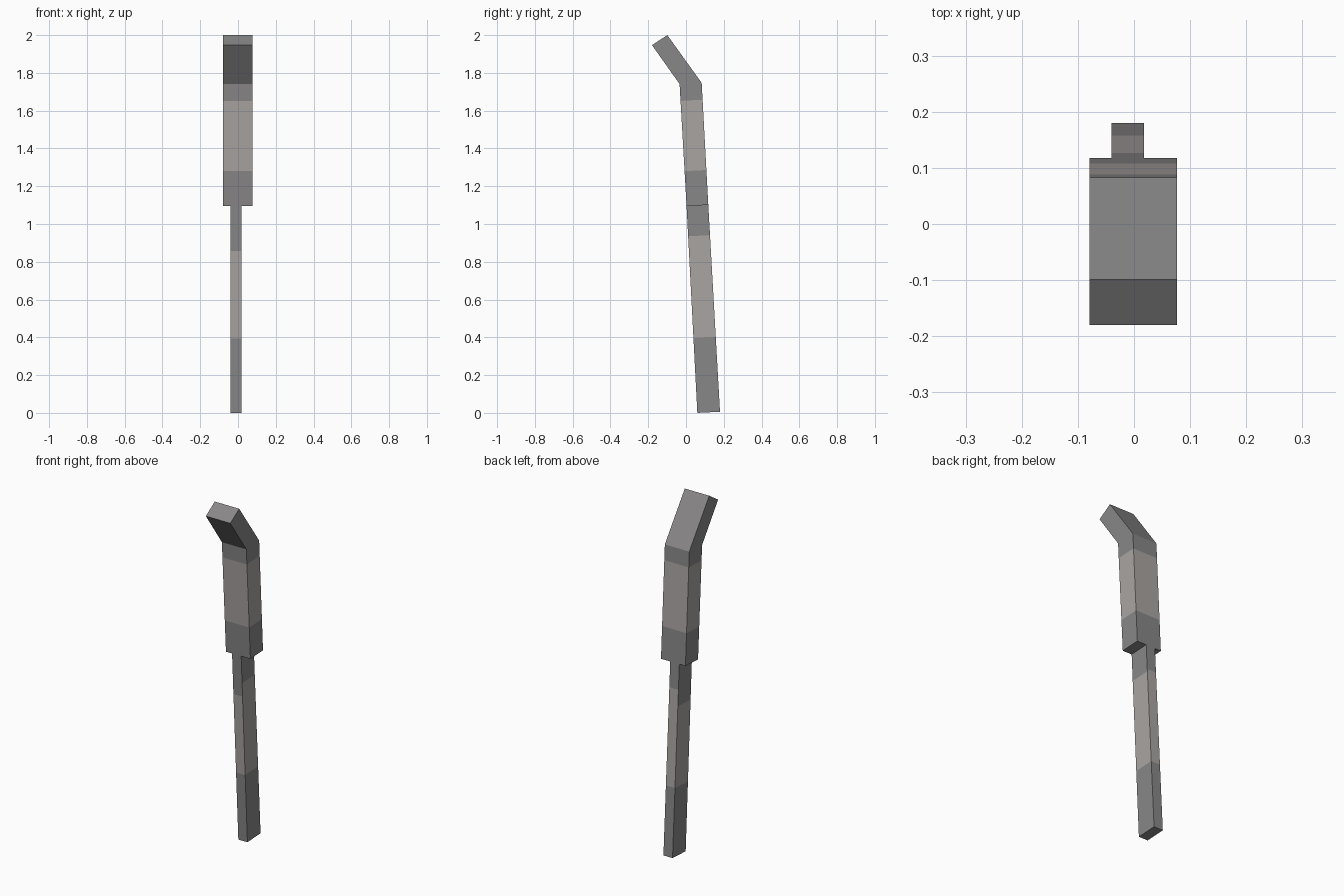
import bpy, bmesh
from mathutils import Vector

if "Cube" in bpy.data.objects:
    bpy.data.objects.remove(bpy.data.objects["Cube"])

AXIS = Vector((0, -0.052, 1)).normalized()   # direction of the leaning shaft


def material(name, rgb):
    m = bpy.data.materials.new(name)
    m.diffuse_color = (*rgb, 1)
    m.use_nodes = True
    m.node_tree.nodes["Principled BSDF"].inputs["Base Color"].default_value = m.diffuse_color
    return m


DARK = material("dark_grey", (0.25, 0.243, 0.243))
LIGHT = material("light_warm_grey", (0.40, 0.375, 0.365))


def front_y(z):
    """y of the shaft's front edge at height z."""
    return 0.06 - 0.052 * z


def level(p):
    """Distance of a point along the leaning axis."""
    return AXIS.dot(Vector(p))


def prism(name, profile, x0, x1, cuts, is_light):
    """Extrude a y-z profile along x, cut it across the axis, colour by rule."""
    bm = bmesh.new()
    face = bm.faces.new([bm.verts.new((x0, y, z)) for y, z in profile])
    ext = bmesh.ops.extrude_face_region(bm, geom=[face])["geom"]
    bmesh.ops.translate(bm, vec=(x1 - x0, 0, 0),
                        verts=[v for v in ext if isinstance(v, bmesh.types.BMVert)])
    for z in cuts:
        bmesh.ops.bisect_plane(bm, geom=bm.verts[:] + bm.edges[:] + bm.faces[:],
                               plane_co=(0, front_y(z), z), plane_no=AXIS)
    bmesh.ops.recalc_face_normals(bm, faces=bm.faces)
    for f in bm.faces:
        f.material_index = int(is_light(f))
    me = bpy.data.meshes.new(name)
    bm.to_mesh(me)
    bm.free()
    me.materials.append(DARK)
    me.materials.append(LIGHT)
    ob = bpy.data.objects.new(name, me)
    bpy.context.collection.objects.link(ob)
    return ob


def within(f, lo, hi):
    a, b = level((0, front_y(lo), lo)), level((0, front_y(hi), hi))
    return a < level(f.calc_center_median()) < b and abs(f.normal.dot(AXIS)) < 0.5


# Wide upper section with the forward-bent head
prism("upper_section",
      [(0.003, 1.095), (0.118, 1.101), (0.083, 1.747), (-0.099, 2.0),
       (-0.18, 1.947), (-0.034, 1.741)],
      -0.079, 0.077, (1.28, 1.652), lambda f: within(f, 1.28, 1.652))


# Narrow lower shaft: the light band reaches higher on the right and back
def lower_band(f):
    top = 0.857
    if f.normal.x > 0.5:
        top = 0.935
    elif f.normal.y > 0.5:
        top = 0.95
    return within(f, 0.395, top)


prism("lower_shaft",
      [(0.06, 0.0), (0.18, 0.006), (0.118, 1.101), (0.003, 1.095)],
      -0.04, 0.018, (0.395, 0.857, 0.935, 0.95), lower_band)
